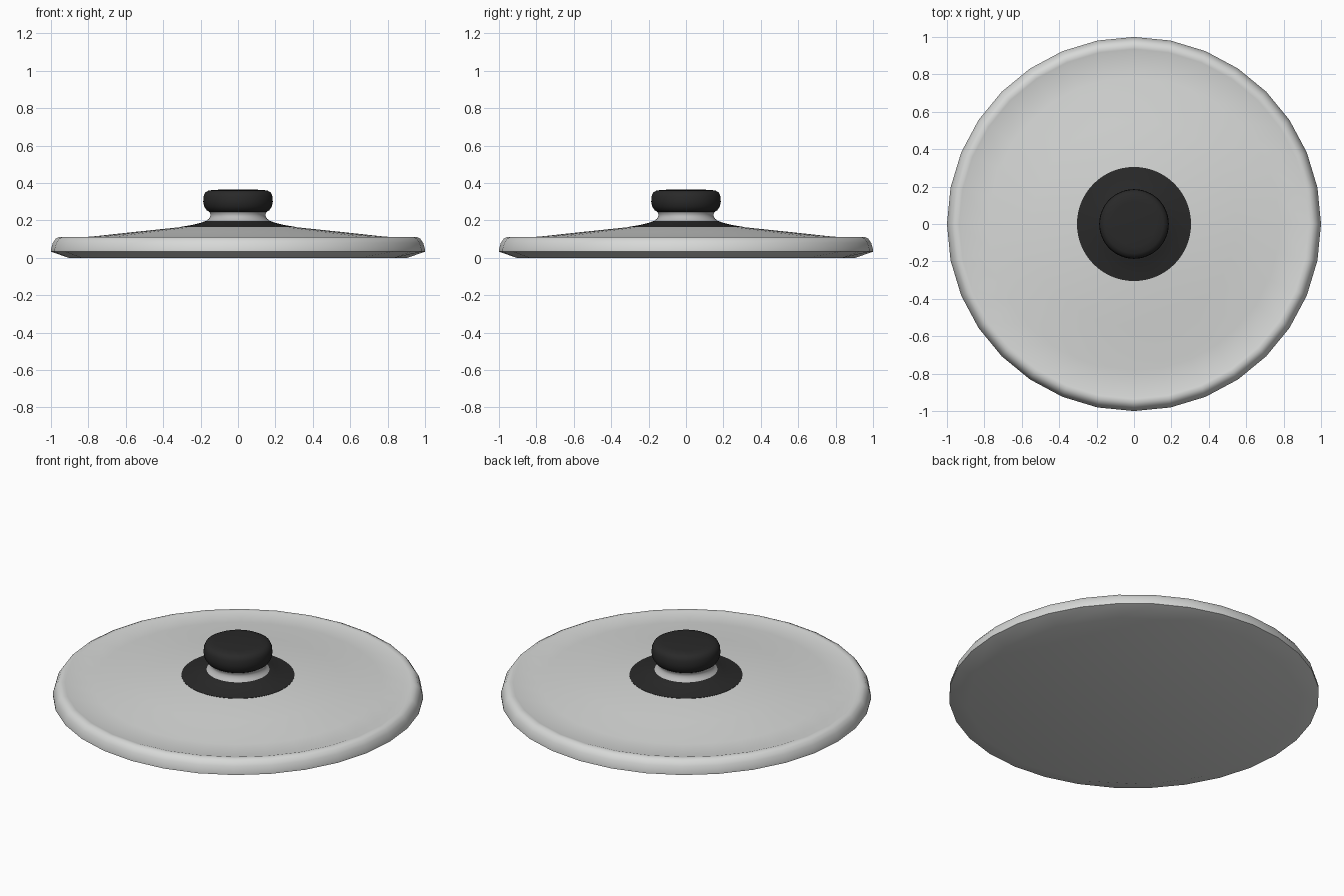
import bpy, bmesh, math

if "Cube" in bpy.data.objects:
    bpy.data.objects.remove(bpy.data.objects["Cube"])


def material(name, rgb):
    m = bpy.data.materials.new(name)
    m.diffuse_color = (*rgb, 1)
    m.use_nodes = True
    m.node_tree.nodes["Principled BSDF"].inputs["Base Color"].default_value = m.diffuse_color
    return m


def revolve(name, profile, sides, mat, angle, coarse=()):
    """Turn an (r, z) profile, bottom to top, around the z axis.
    Rings whose index is in coarse get half as many sides."""
    bm = bmesh.new()
    rings = []
    for k, (r, z) in enumerate(profile):
        n = 1 if r == 0 else sides // 2 if k in coarse else sides
        verts = [bm.verts.new((r * math.cos(2 * math.pi * i / n),
                               r * math.sin(2 * math.pi * i / n), z)) for i in range(n)]
        rings.append([verts[i * n // sides] for i in range(sides)])
    for a, b in zip(rings, rings[1:]):
        for i in range(sides):
            j = (i + 1) % sides
            face = list(dict.fromkeys([a[i], a[j], b[j], b[i]]))
            if len(face) > 2:
                bm.faces.new(face)
    bmesh.ops.recalc_face_normals(bm, faces=bm.faces)
    me = bpy.data.meshes.new(name)
    bm.to_mesh(me)
    bm.free()
    me.materials.append(mat)
    ob = bpy.data.objects.new(name, me)
    bpy.context.collection.objects.link(ob)
    bpy.ops.object.select_all(action='DESELECT')
    ob.select_set(True)
    bpy.context.view_layer.objects.active = ob
    bpy.ops.object.shade_smooth_by_angle(angle=math.radians(angle))
    return ob


lid_grey = material("light_grey", (0.68, 0.69, 0.68))
neck_grey = material("mid_grey", (0.5, 0.5, 0.5))
black = material("soft_black", (0.022, 0.022, 0.022))

# Lid plate with bevelled underside, rounded rim and shallow dome
revolve("lid_plate", [(0, 0.004), (0.905, 0.0), (1.0, 0.033), (1.0, 0.045), (0.99, 0.08),
                      (0.975, 0.102), (0.955, 0.112), (0.935, 0.111), (0.92, 0.106),
                      (0.78, 0.114), (0.55, 0.139), (0.3, 0.165), (0, 0.175)],
        32, lid_grey, 45, coarse=(1,))

# Black flared collar under the knob
revolve("knob_collar", [(0, 0.16), (0.305, 0.16), (0.305, 0.166), (0.25, 0.175),
                        (0.2, 0.187), (0.165, 0.2), (0, 0.203)], 64, black, 35)

# Waisted grey neck
revolve("knob_neck", [(0, 0.195), (0.17, 0.198), (0.157, 0.208), (0.147, 0.222),
                      (0.147, 0.235), (0.155, 0.25), (0, 0.26)], 64, neck_grey, 40)

# Rounded black knob
revolve("knob", [(0, 0.242), (0.15, 0.244), (0.168, 0.255), (0.181, 0.275),
                 (0.186, 0.3), (0.184, 0.33), (0.175, 0.35), (0.157, 0.36),
                 (0.12, 0.364), (0, 0.365)], 64, black, 60)
